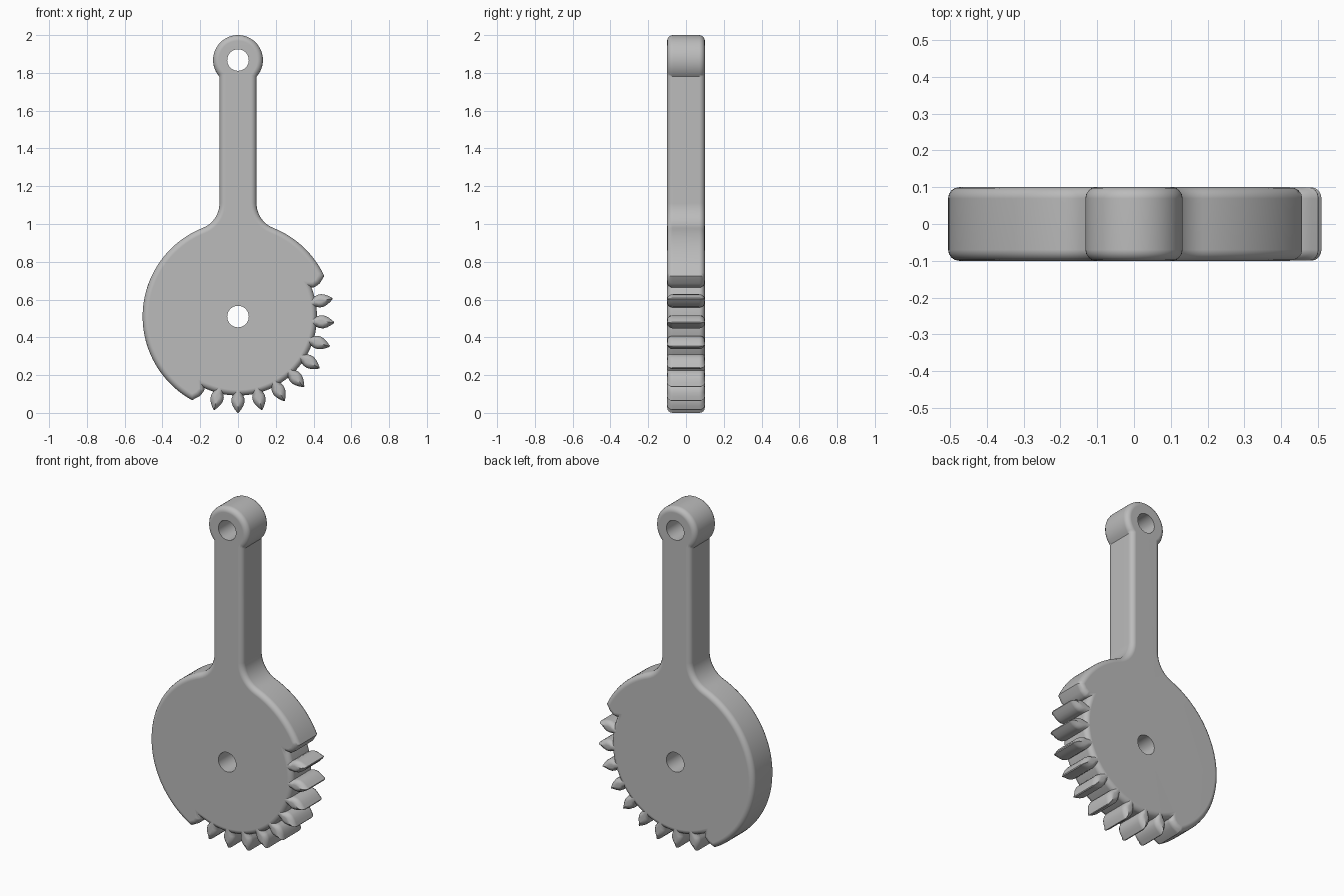
import bpy, bmesh
from math import sin, cos, radians, degrees, pi, atan2, sqrt

cube = bpy.data.objects.get("Cube")
if cube:
    bpy.data.objects.remove(cube)

HALF = 0.1            # half thickness
ROUND = 0.03          # edge rounding
AXLE, EYE = 0.51, 1.868   # heights of the two holes
DISC, ROOT, HEAD, ARM, FILLET = 0.505, 0.418, 0.132, 0.098, 0.14
PITCH = 360 / 25
FIRST, LAST = -90 - 2 * PITCH, -90 + 8 * PITCH   # ends of the toothed sector

grey = bpy.data.materials.new("grey metal")
grey.use_nodes = True
colour = (0.5, 0.5, 0.5, 1)
grey.diffuse_color = colour
grey.node_tree.nodes["Principled BSDF"].inputs["Base Color"].default_value = colour


def arc(cx, cz, r, a, b, n):
    """Points on an arc from angle a to b, in degrees."""
    angles = [radians(a + (b - a) * i / n) for i in range(n + 1)]
    return [(cx + r * cos(t), cz + r * sin(t)) for t in angles]


def polar(r, a):
    return (r * cos(radians(a)), AXLE + r * sin(radians(a)))


def finish(bm, name):
    bmesh.ops.recalc_face_normals(bm, faces=bm.faces)
    mesh = bpy.data.meshes.new(name)
    bm.to_mesh(mesh)
    bm.free()
    mesh.materials.append(grey)
    ob = bpy.data.objects.new(name, mesh)
    bpy.context.collection.objects.link(ob)
    return ob


def activate(ob):
    bpy.ops.object.select_all(action='DESELECT')
    ob.select_set(True)
    bpy.context.view_layer.objects.active = ob


def smooth(ob):
    activate(ob)
    bpy.ops.object.shade_smooth_by_angle(angle=radians(35))
    mod = ob.modifiers.new("even shading", 'WEIGHTED_NORMAL')
    mod.keep_sharp = True


# Outline of disc, arm and eye, anticlockwise from the upper end of the teeth
fx = ARM + FILLET
fz = AXLE + sqrt((DISC + FILLET) ** 2 - fx ** 2)
join = degrees(atan2(fz - AXLE, fx))
neck = degrees(atan2(-sqrt(HEAD ** 2 - ARM ** 2), ARM))
flank = [(0.468, 3.1), (0.44, 4.1), (0.426, 4.1), (ROOT, 3.5)]

outline = arc(0, AXLE, DISC, LAST, join, 16)
outline += arc(fx, fz, FILLET, join + 180, 180, 10)[1:][::1]
outline += arc(0, EYE, HEAD, neck, 180 - neck, 48)
outline += arc(-fx, fz, FILLET, 0, -join, 10)
outline += arc(0, AXLE, DISC, 180 - join, 360 + FIRST, 48)[1:]
outline += [polar(r, FIRST + a) for r, a in flank]
outline += arc(0, AXLE, ROOT, FIRST + 5, LAST - 5, 60)
outline += [polar(r, LAST - a) for r, a in reversed(flank)]

bm = bmesh.new()
front = bm.faces.new([bm.verts.new((x, -HALF, z)) for x, z in outline])
made = bmesh.ops.extrude_face_region(bm, geom=[front], use_keep_orig=True)["geom"]
bmesh.ops.translate(bm, verts=[v for v in made if isinstance(v, bmesh.types.BMVert)],
                    vec=(0, 2 * HALF, 0))
bmesh.ops.recalc_face_normals(bm, faces=bm.faces)
rims = [e for e in bm.edges if abs(e.verts[0].co.y - e.verts[1].co.y) < 0.001]
bmesh.ops.bevel(bm, geom=rims, offset=ROUND, segments=4, profile=0.5,
                affect='EDGES', clamp_overlap=False)
body = finish(bm, "disc_and_arm")

# Axle hole and eye hole
for z in (AXLE, EYE):
    bpy.ops.mesh.primitive_cylinder_add(vertices=40, radius=0.057, depth=1,
                                        location=(0, 0, z), rotation=(pi / 2, 0, 0))
    cutter = bpy.context.object
    cutter.hide_render = True
    cutter.data.materials.append(grey)
    mod = body.modifiers.new("hole", 'BOOLEAN')
    mod.operation, mod.solver, mod.object = 'DIFFERENCE', 'EXACT', cutter
    activate(body)
    bpy.ops.object.modifier_apply(modifier=mod.name)
    bpy.data.objects.remove(cutter)
smooth(body)

# Gear teeth: leaf-shaped sections stacked through the thickness
SIDE = [(0.38, 0.026), (ROOT, 0.028), (0.435, 0.034), (0.455, 0.034),
        (0.475, 0.027), (0.493, 0.016), (0.51, 0.003)]
steps = [radians(90 * i / 4) for i in range(5)]
rings = [(HALF - 0.0005 - ROUND * (1 - sin(t)), 0.026 * (1 - cos(t))) for t in steps]
rings = [(-y, d) for y, d in reversed(rings)] + rings


def add_tooth(index, angle):
    bm = bmesh.new()
    ca, sa = cos(radians(angle)), sin(radians(angle))
    loops = []
    for y, inset in rings:
        half = [(r - inset * max(0, (r - ROOT) / (0.51 - ROOT)), max(w - inset, w * 0.15))
                for r, w in SIDE]
        section = half + [(r, -w) for r, w in reversed(half)]
        loops.append([bm.verts.new((r * ca - w * sa, y, AXLE + r * sa + w * ca))
                      for r, w in section])
    for low, high in zip(loops, loops[1:]):
        for i in range(len(low)):
            j = (i + 1) % len(low)
            bm.faces.new((low[i], low[j], high[j], high[i]))
    bm.faces.new(loops[0])
    bm.faces.new(loops[-1])
    smooth(finish(bm, f"gear_tooth_{index}"))


for k in range(9):
    add_tooth(k + 1, FIRST + PITCH * (k + 1))
